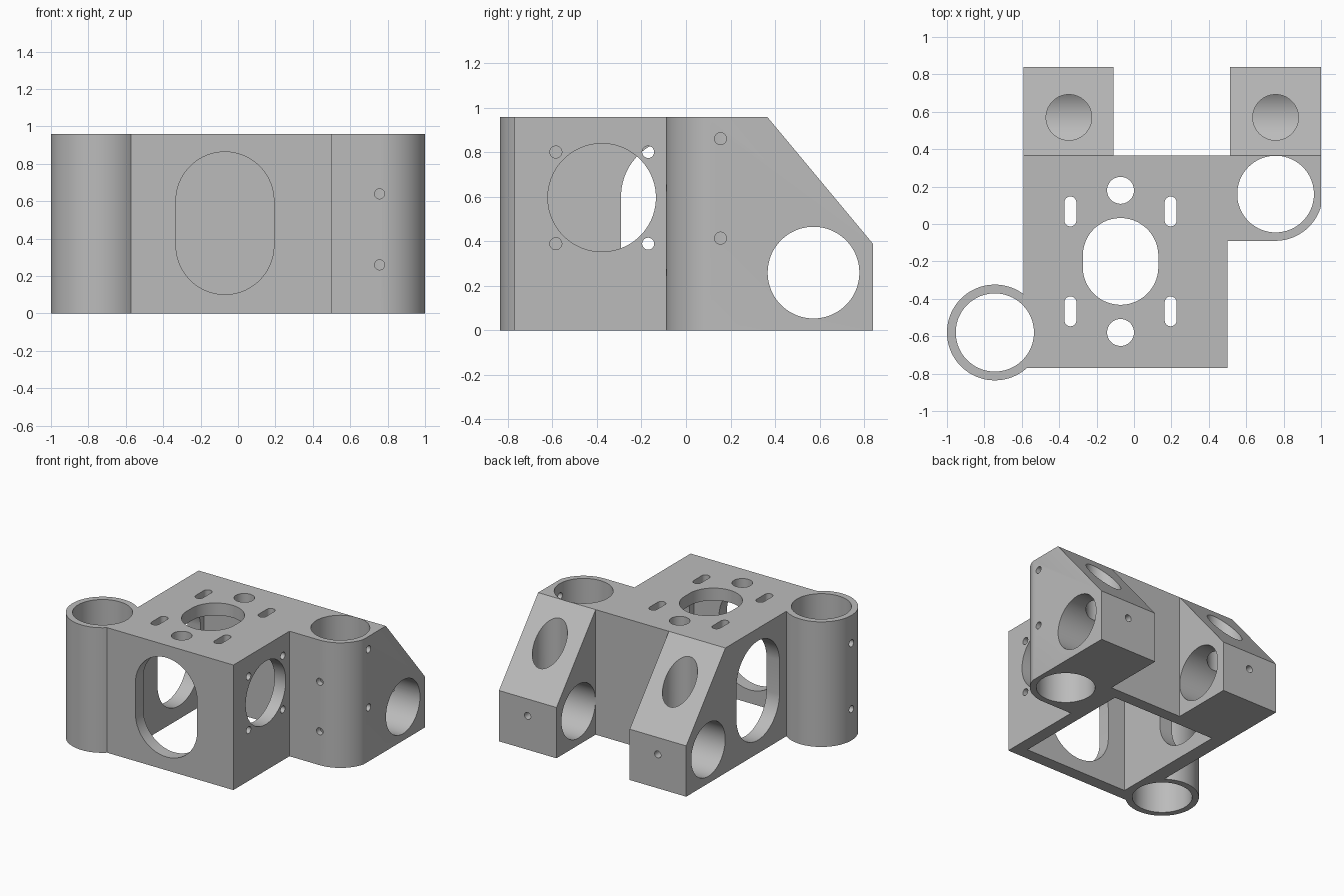
import bpy
import bmesh
from math import cos, sin, pi, radians

if "Cube" in bpy.data.objects:
    bpy.data.objects.remove(bpy.data.objects["Cube"])

# One grey finish for the whole casting
grey = bpy.data.materials.new("plain grey")
grey.use_nodes = True
colour = (0.5, 0.5, 0.5, 1)
grey.diffuse_color = colour
grey.node_tree.nodes["Principled BSDF"].inputs["Base Color"].default_value = colour

PLACE = {
    "x": lambda a, b, t: (t, a, b),
    "y": lambda a, b, t: (a, t, b),
    "z": lambda a, b, t: (a, b, t),
}


def prism(name, outline, axis, lo, hi):
    """Extrude a 2D outline along an axis."""
    bm = bmesh.new()
    low, high = [[bm.verts.new(PLACE[axis](a, b, t)) for a, b in outline] for t in (lo, hi)]
    bm.faces.new(low)
    bm.faces.new(high)
    n = len(outline)
    for i in range(n):
        j = (i + 1) % n
        bm.faces.new((low[i], low[j], high[j], high[i]))
    bmesh.ops.recalc_face_normals(bm, faces=bm.faces)
    mesh = bpy.data.meshes.new(name)
    bm.to_mesh(mesh)
    bm.free()
    mesh.materials.append(grey)
    obj = bpy.data.objects.new(name, mesh)
    bpy.context.collection.objects.link(obj)
    return obj


def slot(a, b, r, half=0, n=64):
    """Circle outline, stretched along its second direction by half."""
    pts = []
    for i in range(n):
        t = 2 * pi * (i + 0.5) / n
        pts.append((a + r * cos(t), b + r * sin(t) + (half if t < pi else -half)))
    return pts


def rect(a0, b0, a1, b1):
    return [(a0, b0), (a1, b0), (a1, b1), (a0, b1)]


# Body: plan outline with a rounded corner on the left arm
H = 0.96
corner = [(0.755 + 0.255 * cos(radians(d)), 0.165 + 0.255 * sin(radians(d)))
          for d in range(-90, -16, 4)]
plan = [(-0.59, -0.77), (0.5, -0.77), (0.5, -0.09)] + corner + [
    (1, 0.1), (1, 0.84), (0.512, 0.84), (0.512, 0.365),
    (-0.11, 0.365), (-0.11, 0.84), (-0.59, 0.84)]
body = prism("bracket_body", plan, "z", 0, H)


def combine(tool, operation):
    mod = body.modifiers.new(tool.name, "BOOLEAN")
    mod.operation = operation
    mod.solver = "EXACT"
    mod.object = tool
    bpy.context.view_layer.update()
    graph = bpy.context.evaluated_depsgraph_get()
    mesh = bpy.data.meshes.new_from_object(body.evaluated_get(graph))
    body.modifiers.clear()
    body.data = mesh
    bpy.data.objects.remove(tool)


def cut(outline, axis, lo, hi):
    combine(prism("cutter", outline, axis, lo, hi), "DIFFERENCE")


# Round post on the front right corner
TX, TY = -0.744, -0.58
combine(prism("post", slot(TX, TY, 0.256, n=96), "z", 0, H), "UNION")

# Sloped backs of the two rear lugs
cut([(0.265, 1.08), (0.94, 0.27), (0.94, 1.08)], "x", -1.2, 1.2)

# Hollow inside, open below
cut(rect(-0.48, -0.675, 0.405, 0.275), "z", -0.1, 0.865)

# Vertical bores for the post and the left arm
cut(slot(TX, TY, 0.209, n=96), "z", -0.1, 1.1)
cut(slot(0.757, 0.16, 0.205, n=96), "z", -0.1, 1.1)

# Cross bore through both lugs, with a shaft from each slope and a screw hole behind
cut(slot(0.573, 0.26, 0.206, n=96), "x", -1.2, 1.2)
for x in (-0.348, 0.757):
    cut(slot(x, 0.57, 0.122), "z", 0.26, 1.1)
    cut(slot(x, 0.26, 0.027, n=24), "y", 0.7, 0.9)

# Wall windows: front, right and left
cut(slot(-0.07, 0.483, 0.262, 0.119), "y", -0.9, -0.5)
cut(slot(-0.03, 0.483, 0.262, 0.119), "x", -0.7, -0.3)
cut(slot(-0.378, 0.597, 0.243), "x", 0.3, 0.6)
for y in (-0.585, -0.17):
    for z in (0.39, 0.802):
        cut(slot(y, z, 0.027, n=24), "x", 0.3, 0.6)

# Top plate: central opening, two round holes, four slots
cut(slot(-0.072, -0.2, 0.202, 0.03), "z", 0.7, 1.1)
for side in (-1, 1):
    cut(slot(-0.072, -0.2 + side * 0.38, 0.072), "z", 0.7, 1.1)
    for x in (-0.34, 0.196):
        cut(slot(x, -0.2 + side * 0.267, 0.032, 0.048, n=32), "z", 0.7, 1.1)

# Clamp screw holes into the vertical bores
for z in (0.26, 0.64):
    cut(slot(0.757, z, 0.027, n=24), "y", -0.2, 0.05)
for z in (0.415, 0.862):
    cut(slot(0.155, z, 0.027, n=24), "x", 0.85, 1.1)
for z in (0.24, 0.745):
    cut(slot(TY, z, 0.027, n=24), "x", -1.1, -0.85)

# Smooth bores, sharp edges
bpy.ops.object.select_all(action="DESELECT")
body.select_set(True)
bpy.context.view_layer.objects.active = body
bpy.ops.object.shade_smooth_by_angle(angle=radians(30))
